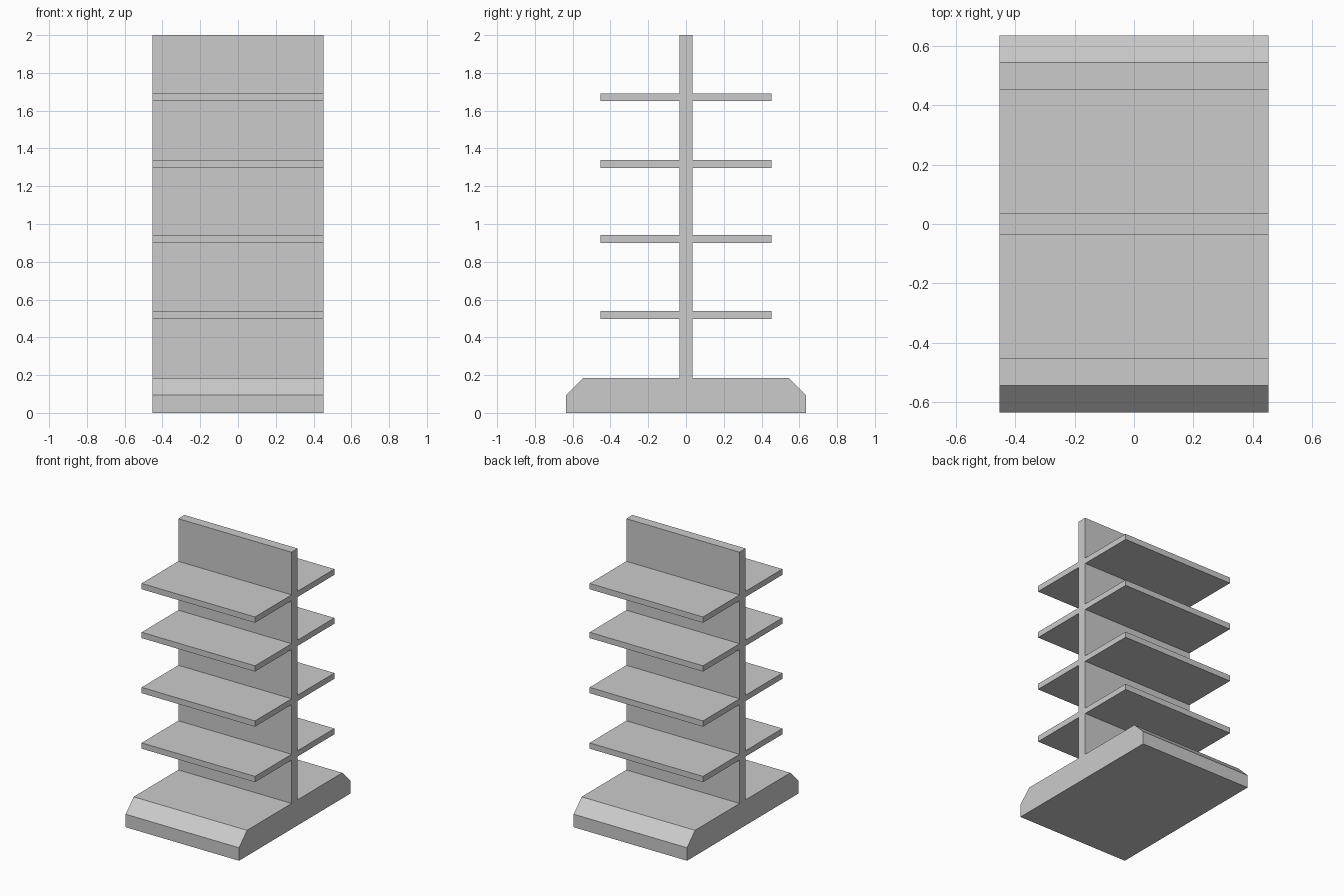
import bpy, bmesh

if "Cube" in bpy.data.objects:
    bpy.data.objects.remove(bpy.data.objects["Cube"])

HALF_WIDTH = 0.453      # half length along x
POST = 0.035            # half thickness of the upright panel
SHELF = 0.453           # shelf reach from the centre
SHELF_T = 0.042         # shelf thickness
SHELF_Z = [0.498, 0.899, 1.297, 1.65]   # shelf undersides


def extrude_profile(name, points):
    """Extrude a closed (y, z) outline along x, centred on x = 0."""
    bm = bmesh.new()
    face = bm.faces.new([bm.verts.new((-HALF_WIDTH, y, z)) for y, z in points])
    out = bmesh.ops.extrude_face_region(bm, geom=[face])
    verts = [g for g in out["geom"] if isinstance(g, bmesh.types.BMVert)]
    bmesh.ops.translate(bm, verts=verts, vec=(2 * HALF_WIDTH, 0, 0))
    bmesh.ops.recalc_face_normals(bm, faces=bm.faces)
    mesh = bpy.data.meshes.new(name)
    bm.to_mesh(mesh)
    bm.free()
    obj = bpy.data.objects.new(name, mesh)
    bpy.context.collection.objects.link(obj)
    return obj


# Half outline: chamfered plinth, then each shelf, then the top of the upright
half = [(0.635, 0), (0.635, 0.094), (0.544, 0.185), (POST, 0.185)]
for z in SHELF_Z:
    half += [(POST, z), (SHELF, z), (SHELF, z + SHELF_T), (POST, z + SHELF_T)]
half.append((POST, 2.0))

# Mirror the outline to make the double-sided unit as one seamless solid
outline = half + [(-y, z) for y, z in reversed(half)]
extrude_profile("double_sided_shelf_unit", outline)
